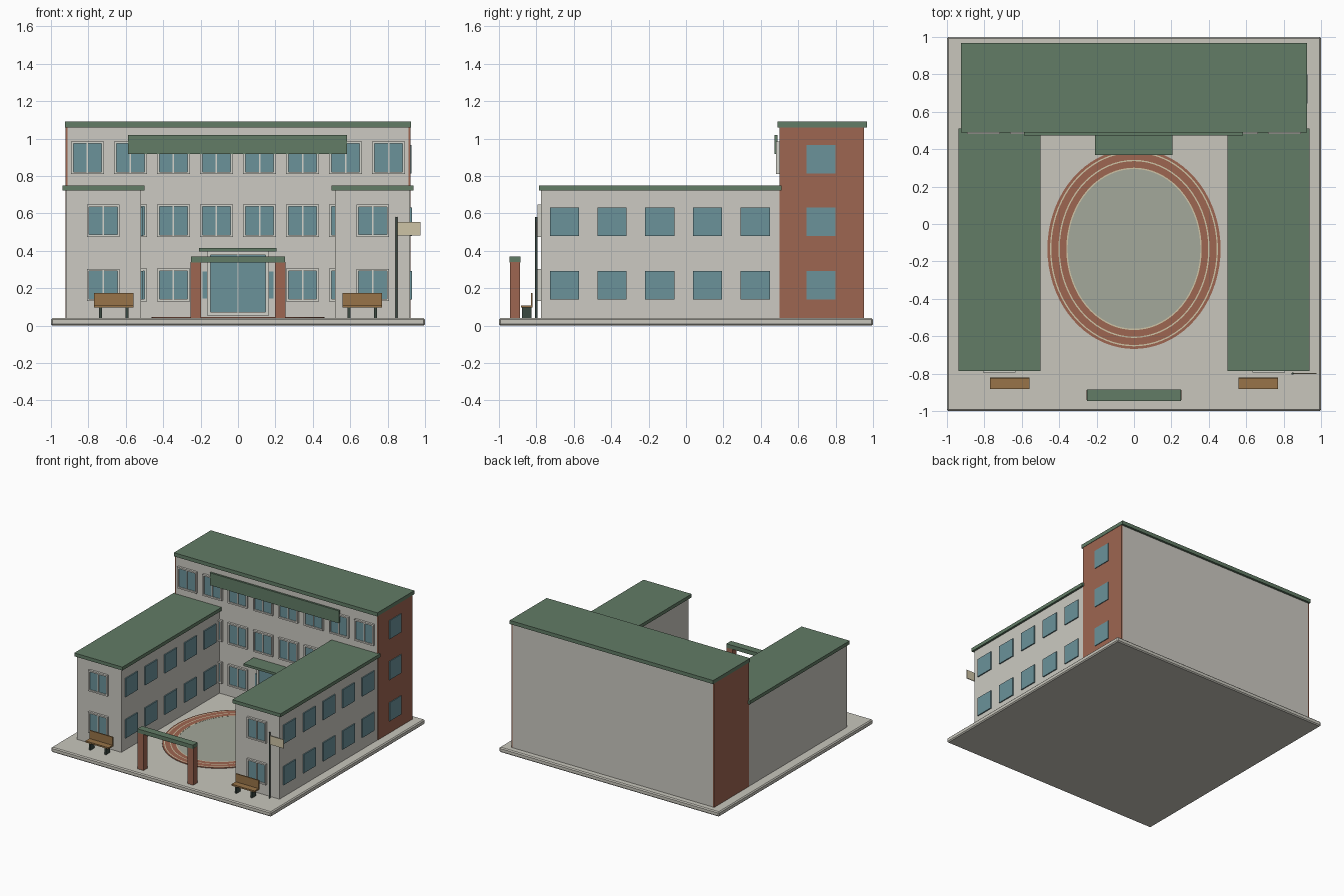
import bpy, bmesh, math
from mathutils import Matrix, Vector

if "Cube" in bpy.data.objects:
    bpy.data.objects.remove(bpy.data.objects["Cube"])


def material(name, r, g, b):
    lin = [((c / 255 + 0.055) / 1.055) ** 2.4 for c in (r, g, b)]
    m = bpy.data.materials.new(name)
    m.diffuse_color = (*lin, 1)
    m.use_nodes = True
    m.node_tree.nodes["Principled BSDF"].inputs["Base Color"].default_value = m.diffuse_color
    return m


WALL = material("plaster_wall", 204, 202, 194)
PAVE = material("paving", 200, 198, 188)
GREEN = material("green_roof", 98, 124, 102)
BRICK = material("red_brick", 158, 102, 81)
GLASS = material("blue_glass", 107, 146, 154)
FRAME = material("pale_frame", 212, 211, 203)
DARK = material("dark_metal", 58, 72, 64)
WOOD = material("bench_wood", 152, 116, 72)
CREAM = material("cream", 206, 196, 166)
FIELD = material("grey_field", 164, 168, 155)


def finish(name, bm, mat):
    mesh = bpy.data.meshes.new(name)
    bm.to_mesh(mesh)
    bm.free()
    mesh.materials.append(mat)
    ob = bpy.data.objects.new(name, mesh)
    bpy.context.collection.objects.link(ob)
    return ob


def boxes(name, mat, *bounds):
    """One object made of boxes given as (x0, x1, y0, y1, z0, z1)."""
    bm = bmesh.new()
    for x0, x1, y0, y1, z0, z1 in bounds:
        centre = Vector(((x0 + x1) / 2, (y0 + y1) / 2, (z0 + z1) / 2))
        size = Matrix.Diagonal((x1 - x0, y1 - y0, z1 - z0, 1))
        bmesh.ops.create_cube(bm, size=1, matrix=Matrix.Translation(centre) @ size)
    return finish(name, bm, mat)


def front_window(name, x, y, z, w, h, border=0.012):
    """Framed pane on a wall facing -y, with a centre mullion."""
    a, b, c, d = x - w / 2, x + w / 2, z - h / 2, z + h / 2
    boxes(name + "_frame", FRAME,
          (a, a + border, y - 0.018, y, c, d), (b - border, b, y - 0.018, y, c, d),
          (a + border, b - border, y - 0.018, y, c, c + border),
          (a + border, b - border, y - 0.018, y, d - border, d),
          (x - 0.004, x + 0.004, y - 0.016, y, c + border, d - border))
    boxes(name + "_glass", GLASS,
          (a + border, b - border, y - 0.009, y, c + border, d - border))


# paved base with a softened rim
base = boxes("base_slab", PAVE, (-1, 1, -1, 1, 0, 0.04))
bev = base.modifiers.new("rim", "BEVEL")
bev.width = 0.008
bev.segments = 1

# main block with brick end walls
boxes("main_block", WALL, (-0.912, 0.912, 0.5, 0.95, 0.04, 1.06))
boxes("brick_ends", BRICK, *[(min(s * 0.912, s * 0.922), max(s * 0.912, s * 0.922),
                              0.499, 0.951, 0.04, 1.06) for s in (-1, 1)])
boxes("main_roof", GREEN, (-0.925, 0.925, 0.488, 0.968, 1.06, 1.09))
boxes("sign_board", GREEN, (-0.588, 0.584, 0.474, 0.49, 0.918, 1.02))

# two side wings
for side, s in (("left", -1), ("right", 1)):
    x0, x1 = sorted((s * 0.518, s * 0.92))
    boxes(side + "_wing", WALL, (x0, x1, -0.775, 0.5, 0.04, 0.722))
    x0, x1 = sorted((s * 0.5, s * 0.937))
    boxes(side + "_wing_roof", GREEN, (x0, x1, -0.787, 0.51, 0.722, 0.75))
    for z in (0.217, 0.56):
        front_window(side + "_wing_front_window", s * 0.72, -0.775, z, 0.175, 0.172)

# main facade windows
for row, z in enumerate((0.217, 0.56, 0.897)):
    for i in range(8):
        x = (i - 3.5) * 0.23
        if row < 2 and abs(x) > 0.7:
            continue  # hidden by the wings
        if row == 0 and abs(x) < 0.2:
            continue  # taken by the entrance
        front_window("facade_window", x, 0.5, z, 0.175, 0.175)
boxes("facade_entrance_side_glass", GLASS,
      *[(x - 0.075, x + 0.075, 0.494, 0.5, 0.145, 0.29) for x in (-0.115, 0.115)])

# plain side panes facing +x on both wings and on the brick end
ys = [-0.65 + 0.255 * i for i in range(5)]
for name, x in (("left_wing_side_panes", -0.518), ("right_wing_side_panes", 0.92)):
    boxes(name, GLASS, *[(x, x + 0.009, y - 0.078, y + 0.078, z - 0.076, z + 0.076)
                         for y in ys for z in (0.216, 0.555)])
boxes("brick_end_panes", GLASS, *[(0.922, 0.928, 0.645, 0.8, z - 0.076, z + 0.076)
                                  for z in (0.216, 0.555, 0.89)])

# entrance
front_window("entrance_door", 0, 0.492, 0.225, 0.33, 0.34, 0.018)
boxes("entrance_canopy", GREEN, (-0.208, 0.206, 0.368, 0.5, 0.397, 0.416))

# courtyard gate
boxes("gate_posts", BRICK, *[(x - 0.027, x + 0.027, -0.942, -0.888, 0.04, 0.34)
                             for x in (-0.226, 0.226)])
boxes("gate_beam", GREEN, (-0.252, 0.252, -0.945, -0.885, 0.338, 0.37))

# benches
for side, x in (("left", -0.664), ("right", 0.664)):
    boxes(side + "_bench_seat", WOOD, (x - 0.105, x + 0.105, -0.882, -0.82, 0.096, 0.108))
    boxes(side + "_bench_back", WOOD, (x - 0.105, x + 0.105, -0.83, -0.821, 0.108, 0.175))
    boxes(side + "_bench_legs", DARK, *[(x + d - 0.008, x + d + 0.008, -0.876, -0.826, 0.04, 0.096)
                                        for d in (-0.07, 0.07)])

# flagpole and flag
bm = bmesh.new()
bmesh.ops.create_cone(bm, cap_ends=True, segments=12, radius1=0.006, radius2=0.006,
                      depth=0.54, matrix=Matrix.Translation((0.848, -0.8, 0.31)))
finish("flagpole", bm, DARK)
boxes("flag", CREAM, (0.85, 0.975, -0.803, -0.797, 0.482, 0.554))


def oval_ring(name, mat, inner, outer, top):
    """Flat raised oval band; an inner size of None makes a full disc."""
    n, bm = 72, bmesh.new()

    def loop(r, z):
        return [bm.verts.new((r * math.cos(2 * math.pi * i / n),
                              -0.133 + (r + 0.072) * math.sin(2 * math.pi * i / n), z))
                for i in range(n)]
    loops = [loop(outer, 0.039), loop(outer, top)]
    if inner is None:
        bm.faces.new(loops[1])
    else:
        loops += [loop(inner, top), loop(inner, 0.039)]
    for a, b in zip(loops, loops[1:]):
        for i in range(n):
            j = (i + 1) % n
            bm.faces.new((a[i], a[j], b[j], b[i]))
    finish(name, bm, mat)


# running track around the field
oval_ring("field", FIELD, None, 0.355, 0.044)
for inner, outer in ((0.362, 0.397), (0.404, 0.442), (0.449, 0.463)):
    oval_ring("track_lane", BRICK, inner, outer, 0.045)
for inner in (0.355, 0.397, 0.442):
    oval_ring("lane_line", CREAM, inner, inner + 0.007, 0.045)
